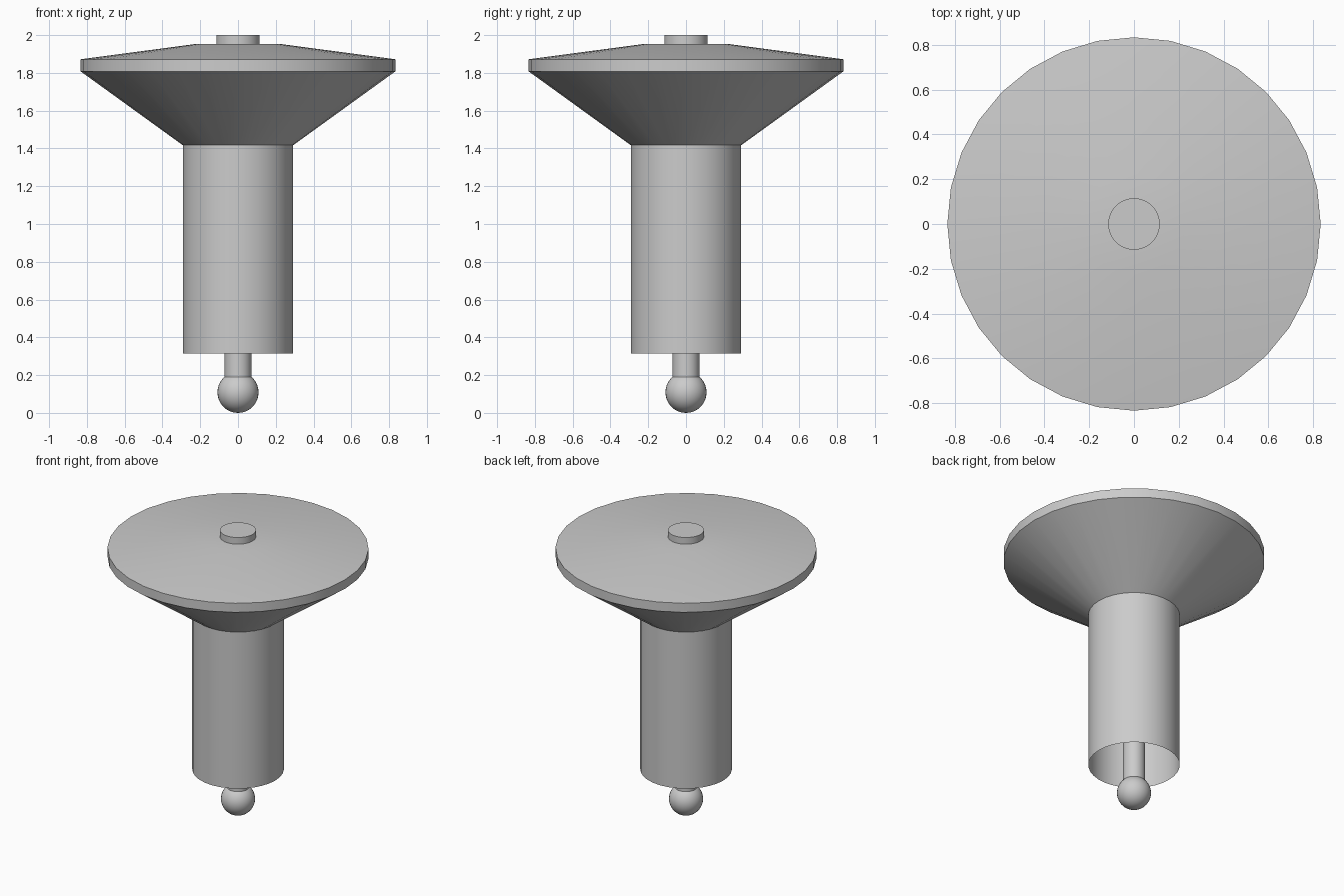
import bpy, bmesh, math

if "Cube" in bpy.data.objects:
    bpy.data.objects.remove(bpy.data.objects["Cube"])


def lathe(name, profile, sides=32, angle=25):
    """Spin an (r, z) profile around z; points on the axis become poles."""
    bm = bmesh.new()
    rings = []
    for r, z in profile:
        if r < 1e-6:
            rings.append([bm.verts.new((0, 0, z))] * sides)
        else:
            rings.append([bm.verts.new((r * math.cos(2 * math.pi * i / sides),
                                        r * math.sin(2 * math.pi * i / sides), z))
                          for i in range(sides)])
    for a, b in zip(rings, rings[1:]):
        for i in range(sides):
            j = (i + 1) % sides
            bm.faces.new(list(dict.fromkeys((a[i], a[j], b[j], b[i]))))
    mesh = bpy.data.meshes.new(name)
    bm.to_mesh(mesh)
    bm.free()
    obj = bpy.data.objects.new(name, mesh)
    bpy.context.collection.objects.link(obj)
    bpy.ops.object.select_all(action='DESELECT')
    obj.select_set(True)
    bpy.context.view_layer.objects.active = obj
    bpy.ops.object.shade_smooth_by_angle(angle=math.radians(angle))
    return obj


# Open-bottomed tube flaring into a wide canopy with a shallow roof
lathe("tube_and_canopy", [(0.292, 0.315), (0.292, 1.417), (0.833, 1.808),
                          (0.833, 1.872), (0.225, 1.953), (0, 1.953)], angle=20)

# Small disc on top
lathe("top_cap", [(0, 1.945), (0.115, 1.945), (0.115, 2.0), (0, 2.0)])

# Rod hanging down through the hollow tube
lathe("rod", [(0, 0.15), (0.071, 0.15), (0.071, 1.95), (0, 1.95)])

# Ball at the end of the rod
R = 0.109
ball = [(R * math.sin(math.pi * k / 16), R - R * math.cos(math.pi * k / 16))
        for k in range(17)]
lathe("ball", ball, angle=40)
